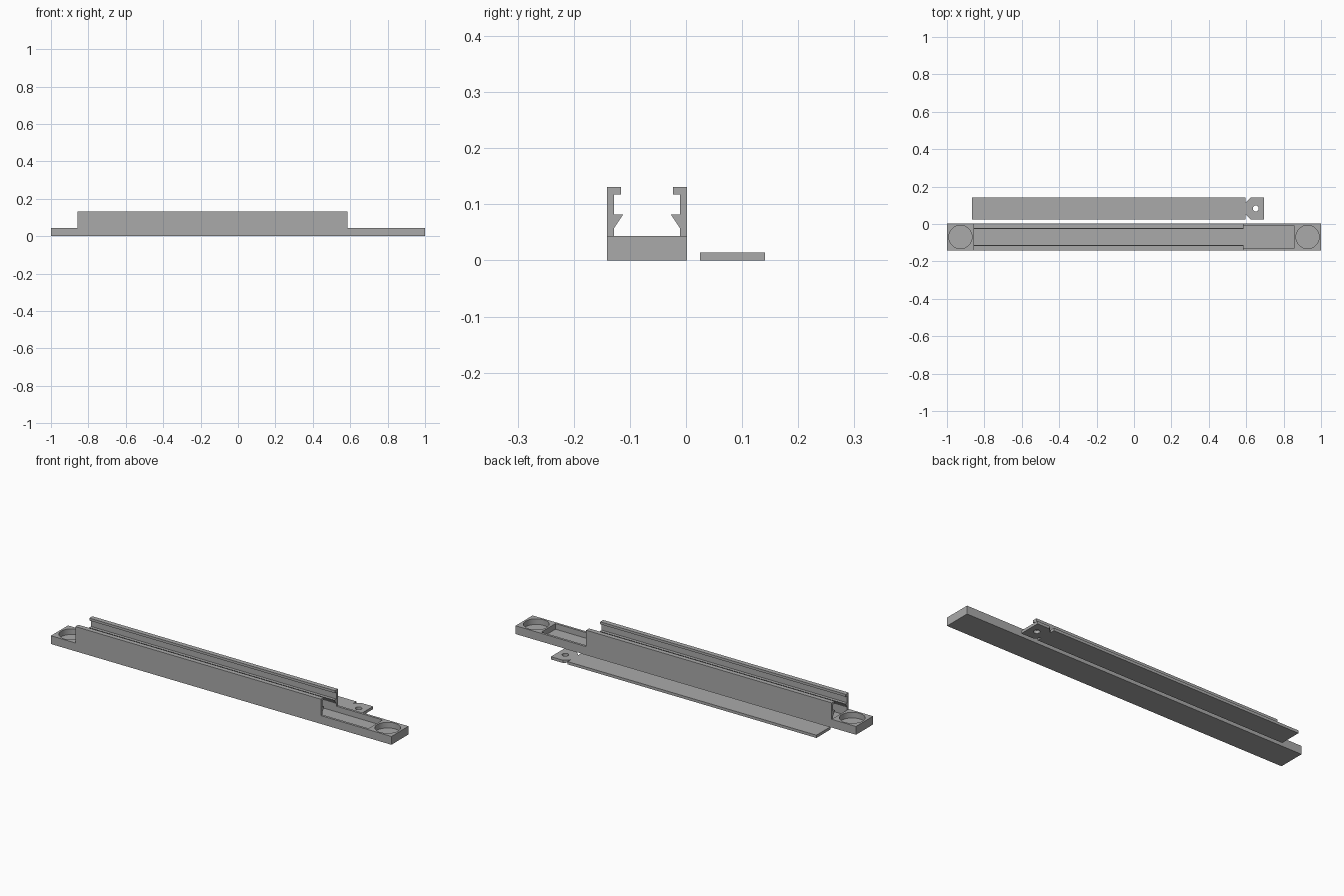
import bpy, bmesh
from mathutils import Vector

cube = bpy.data.objects.get("Cube")
if cube:
    bpy.data.objects.remove(cube, do_unlink=True)

GREY = (0.4, 0.4, 0.4, 1)
grey = bpy.data.materials.new("plain grey plastic")
grey.use_nodes = True
grey.diffuse_color = GREY
grey.node_tree.nodes["Principled BSDF"].inputs["Base Color"].default_value = GREY

# Main dimensions
Y0, Y1 = -0.141, 0.002        # body front and back
WALL = 0.0125                 # rail wall thickness
BODY_H, FLOOR = 0.044, 0.014  # body height, pocket floor
MID = (Y0 + Y1) / 2


def extrude(name, points, offset):
    """Solid made by pushing a flat outline along an offset."""
    bm = bmesh.new()
    face = bm.faces.new([bm.verts.new(p) for p in points])
    new = bmesh.ops.extrude_face_region(bm, geom=[face])["geom"]
    verts = [g for g in new if isinstance(g, bmesh.types.BMVert)]
    bmesh.ops.translate(bm, verts=verts, vec=Vector(offset))
    bmesh.ops.recalc_face_normals(bm, faces=bm.faces)
    mesh = bpy.data.meshes.new(name)
    bm.to_mesh(mesh)
    bm.free()
    mesh.materials.append(grey)
    obj = bpy.data.objects.new(name, mesh)
    bpy.context.collection.objects.link(obj)
    return obj


def box(name, x0, x1, y0, y1, z0, z1):
    outline = [(x0, y0, z0), (x1, y0, z0), (x1, y1, z0), (x0, y1, z0)]
    return extrude(name, outline, (0, 0, z1 - z0))


def cylinder(name, x, y, z0, z1, radius, sides=48):
    bpy.ops.mesh.primitive_cylinder_add(vertices=sides, radius=radius, depth=z1 - z0,
                                        location=(x, y, (z0 + z1) / 2))
    obj = bpy.context.object
    obj.name = name
    obj.data.materials.append(grey)
    return obj


def cut(target, cutters):
    """Subtract each cutter, then remove it."""
    bpy.context.view_layer.objects.active = target
    for cutter in cutters:
        cutter.hide_render = True
        mod = target.modifiers.new("cut", 'BOOLEAN')
        mod.operation = 'DIFFERENCE'
        mod.solver = 'EXACT'
        mod.object = cutter
        bpy.ops.object.modifier_apply(modifier=mod.name)
        bpy.data.objects.remove(cutter, do_unlink=True)


def smooth(obj):
    bpy.ops.object.select_all(action='DESELECT')
    obj.select_set(True)
    bpy.context.view_layer.objects.active = obj
    bpy.ops.object.shade_smooth_by_angle(angle=0.5)


# Body with a long pocket and a round recess at each end
body = box("channel_body", -1, 1, Y0, Y1, 0, BODY_H)
pocket = box("pocket_cutter", -0.857, 0.857, Y0 + WALL, Y1 - WALL, FLOOR, 0.1)
recesses = [cylinder("recess_cutter", s * 0.928, MID, FLOOR, 0.1, 0.062) for s in (-1, 1)]
cut(body, [pocket] + recesses)
smooth(body)

# Rails: wall with a retaining lip on top and a snap ridge below it (depth, height)
profile = [(0, BODY_H), (0, 0.131), (0.025, 0.131), (0.025, 0.118), (WALL, 0.118),
           (WALL, 0.082), (0.029, 0.082), (WALL, 0.057), (WALL, BODY_H)]
for name, edge, side in (("front_rail", Y0, 1), ("back_rail", Y1, -1)):
    extrude(name, [(-0.857, edge + side * d, z) for d, z in profile], (1.442, 0, 0))

# Loose cover strip with V notches at the neck of its holed tab
C0, C1, NECK = 0.025, 0.141, 0.026
half = [(-0.865, 0), (0.597, 0), (0.597, NECK), (0.624, 0), (0.695, 0)]
outline = [(x, C0 + d, 0) for x, d in half] + [(x, C1 - d, 0) for x, d in reversed(half)]
cover = extrude("cover_strip", outline, (0, 0, 0.0145))
cut(cover, [cylinder("tab_hole_cutter", 0.651, (C0 + C1) / 2, -0.1, 0.1, 0.016, 32)])
smooth(cover)
